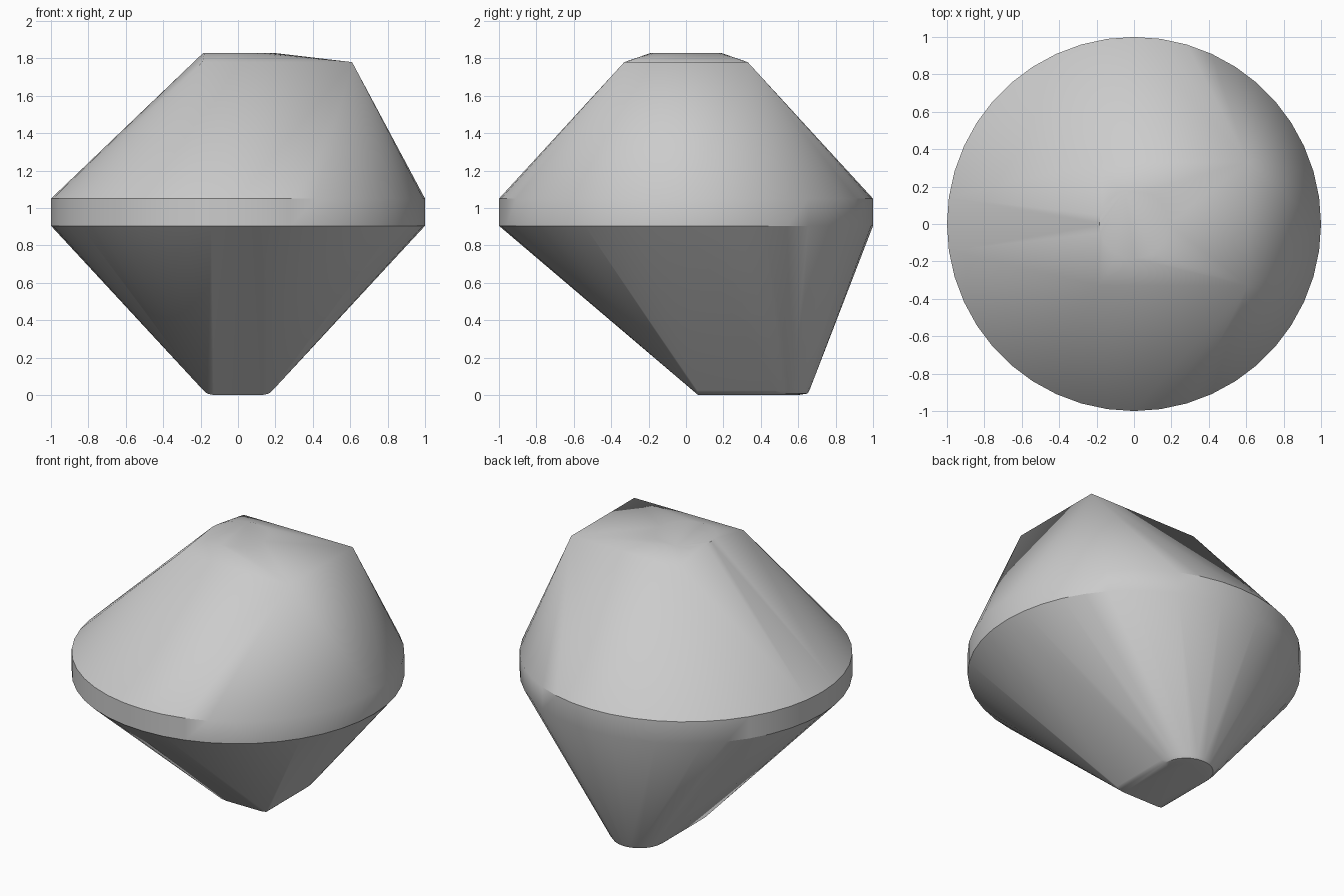
import bpy
import bmesh
from math import cos, sin, pi, radians

cube = bpy.data.objects.get("Cube")
if cube:
    bpy.data.objects.remove(cube, do_unlink=True)


def ring(radius, z, count):
    return [(radius * cos(2 * pi * i / count), radius * sin(2 * pi * i / count), z)
            for i in range(count)]


def keel(half_width, front, back, z, count=12):
    """Square front end, half-round back end."""
    centre = back - half_width
    arc = [(half_width * cos(pi * i / count), centre + half_width * sin(pi * i / count), z)
           for i in range(count + 1)]
    return arc + [(-half_width, front, z), (half_width, front, z)]


# Wide round girdle
points = ring(1, 0.905, 44) + ring(1, 1.05, 44)
# Offset rectangular crown with a small raised round cap
points += [(x, y, 1.78) for x in (-0.19, 0.61) for y in (-0.33, 0.33)]
points += ring(0.185, 1.83, 24)
# Foot set towards the back, with a softened underside
points += keel(0.185, 0.06, 0.66, 0.025)
points += keel(0.165, 0.06, 0.65, 0.008)
points += keel(0.13, 0.065, 0.6, 0)

# Skin all the sections into one solid
bm = bmesh.new()
for p in points:
    bm.verts.new(p)
result = bmesh.ops.convex_hull(bm, input=bm.verts)
unused = {g for g in result["geom_interior"] + result["geom_unused"]
          if isinstance(g, bmesh.types.BMVert)}
bmesh.ops.delete(bm, geom=list(unused), context="VERTS")
bmesh.ops.recalc_face_normals(bm, faces=bm.faces)

mesh = bpy.data.meshes.new("faceted_body")
bm.to_mesh(mesh)
bm.free()
body = bpy.data.objects.new("faceted_body", mesh)
bpy.context.collection.objects.link(body)

# Plain grey finish
grey = bpy.data.materials.new("light_grey")
grey.use_nodes = True
colour = (0.6, 0.6, 0.6, 1)
grey.diffuse_color = colour
grey.node_tree.nodes["Principled BSDF"].inputs["Base Color"].default_value = colour
mesh.materials.append(grey)

# Soft cone surfaces with crisp main edges
bpy.ops.object.select_all(action="DESELECT")
body.select_set(True)
bpy.context.view_layer.objects.active = body
bpy.ops.object.shade_smooth_by_angle(angle=radians(30))
